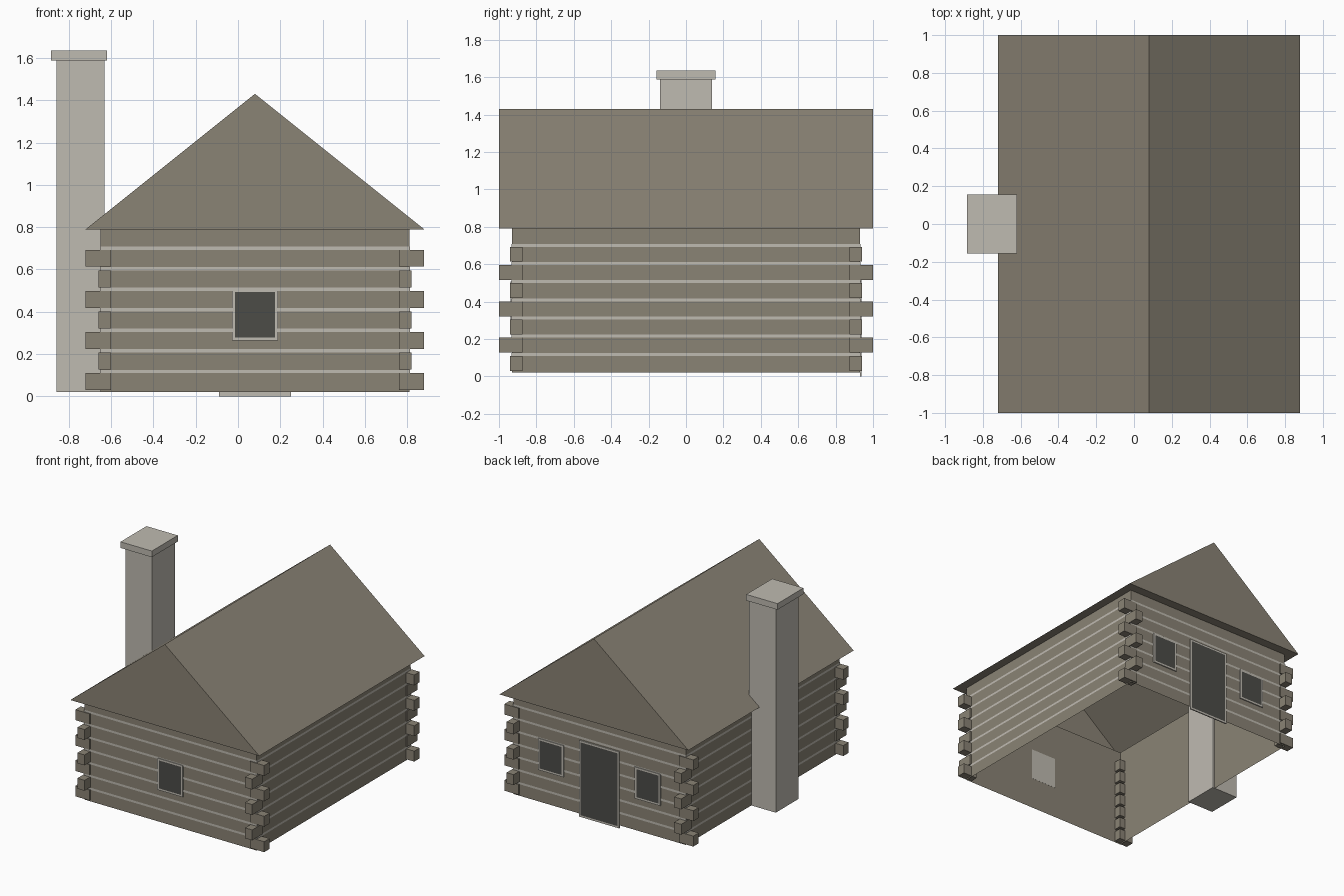
import bpy
import bmesh
from mathutils import Vector

cube = bpy.data.objects.get("Cube")
if cube:
    bpy.data.objects.remove(cube)


def material(name, rgb):
    mat = bpy.data.materials.new(name)
    mat.use_nodes = True
    color = (*rgb, 1)
    mat.diffuse_color = color
    mat.node_tree.nodes["Principled BSDF"].inputs["Base Color"].default_value = color
    return mat


WOOD = material("weathered wood", (0.255, 0.228, 0.178))
STONE = material("pale stone", (0.52, 0.495, 0.44))
GLASS = material("dark glass", (0.072, 0.072, 0.064))

# Main dimensions: house centre, wall half sizes, roof half sizes
CX = 0.08
WX, WY = 0.73, 0.93
RX, RY = 0.80, 1.0
BASE, EAVE, RIDGE = 0.02, 0.79, 1.43
COURSE, LOG = 0.0972, 0.08


def finish(name, bm, *mats):
    mesh = bpy.data.meshes.new(name)
    bm.to_mesh(mesh)
    bm.free()
    for mat in mats:
        mesh.materials.append(mat)
    obj = bpy.data.objects.new(name, mesh)
    bpy.context.collection.objects.link(obj)
    return obj


def add_box(bm, lo, hi):
    lo, hi = Vector(lo), Vector(hi)
    verts = bmesh.ops.create_cube(bm, size=1)["verts"]
    for v in verts:
        v.co = (lo + hi) / 2 + v.co * (hi - lo)
    return verts


def rectangle(bm, hx, hy, z):
    return [bm.verts.new((CX + sx * hx, sy * hy, z))
            for sx, sy in ((-1, -1), (1, -1), (1, 1), (-1, 1))]


def bridge(bm, low, high):
    for i in range(4):
        j = (i + 1) % 4
        bm.faces.new((low[i], low[j], high[j], high[i]))


def add_band(bm, hx, hy, z0, z1):
    bridge(bm, rectangle(bm, hx, hy, z0), rectangle(bm, hx, hy, z1))


# Log walls, open below
bm = bmesh.new()
add_band(bm, WX, WY, BASE, EAVE)
finish("log_walls", bm, WOOD)

# Pale chinking bands between the logs
bm = bmesh.new()
for i in range(7):
    z = 0.11 + i * COURSE
    add_band(bm, WX + 0.003, WY + 0.003, z, z + 0.016)
finish("chinking", bm, STONE)

# Crossed log ends, alternating direction at every corner
bm = bmesh.new()
for i in range(7):
    z = 0.03 + i * COURSE
    ox, oy = (RX, 0.94) if i % 2 == 0 else (0.74, RY)
    for sx in (-1, 1):
        for sy in (-1, 1):
            xs = sorted((CX + sx * 0.68, CX + sx * ox))
            ys = sorted((sy * 0.875, sy * oy))
            add_box(bm, (xs[0], ys[0], z), (xs[1], ys[1], z + LOG))
finish("log_ends", bm, WOOD)

# Hollow gabled roof with closed eaves
bm = bmesh.new()
outer = rectangle(bm, RX, RY, EAVE)
inner = rectangle(bm, WX, WY, EAVE)
front = bm.verts.new((CX, -RY, RIDGE))
back = bm.verts.new((CX, RY, RIDGE))
bridge(bm, inner, outer)
a, b, c, d = outer
for face in ((a, b, front), (c, d, back), (b, c, back, front), (d, a, front, back)):
    bm.faces.new(face)
bmesh.ops.recalc_face_normals(bm, faces=bm.faces)
finish("roof", bm, WOOD)

# Chimney against the right wall
bm = bmesh.new()
add_box(bm, (-0.857, -0.138, BASE), (-0.632, 0.138, 1.59))
finish("chimney", bm, STONE)
bm = bmesh.new()
add_box(bm, (-0.885, -0.157, 1.588), (-0.62, 0.157, 1.635))
finish("chimney_cap", bm, STONE)


# Framed openings: a thin plate with its outer face inset as the pane
def opening(name, x, width, z0, z1, side):
    bm = bmesh.new()
    ys = sorted((side * (WY - 0.001), side * (WY + 0.008)))
    add_box(bm, (x - width / 2, ys[0], z0), (x + width / 2, ys[1], z1))
    bm.normal_update()
    pane = [f for f in bm.faces if f.normal.y * side > 0.9]
    bmesh.ops.inset_region(bm, faces=pane, thickness=0.02)
    pane[0].material_index = 1
    finish(name, bm, STONE, GLASS)


opening("front_window", CX, 0.216, 0.265, 0.507, -1)
opening("back_window_left", CX + 0.41, 0.216, 0.265, 0.507, 1)
opening("back_window_right", CX - 0.41, 0.216, 0.265, 0.507, 1)
opening("back_door", CX, 0.34, 0, 0.585, 1)
